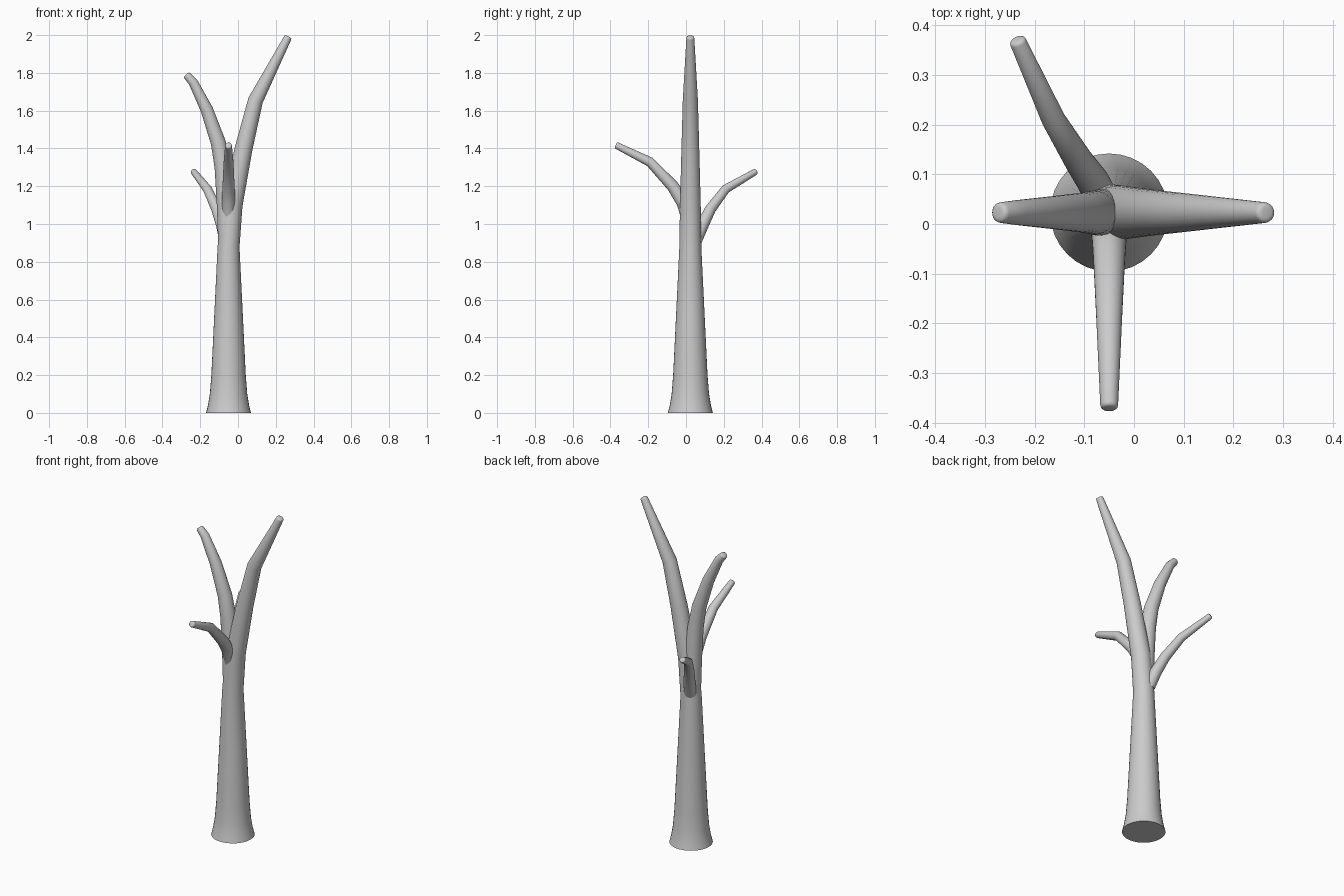
import bpy, bmesh
from mathutils import Vector, Matrix

if "Cube" in bpy.data.objects:
    bpy.data.objects.remove(bpy.data.objects["Cube"])

SIDES = 32

def limb(name, pts, round_tip=0.5):
    """Tapered tube through (x, y, z, radius) points with a rounded tip."""
    c = [Vector(p[:3]) for p in pts]
    r = [p[3] for p in pts]
    d = [(b - a).normalized() for a, b in zip(c, c[1:])]
    dirs = [d[0]] + [(a + b).normalized() for a, b in zip(d, d[1:])] + [d[-1]]
    # pull the tip back and add rounding rings
    end, rad, k = c[-1], r[-1], r[-1] * round_tip
    c[-1] = end - d[-1] * k
    for along, shrink in ((0.6, 0.15), (0.9, 0.5), (1.0, 1.0)):
        c.append(end - d[-1] * k * (1 - along))
        r.append(rad - k * shrink)
        dirs.append(d[-1])
    dirs[0] = Vector((0, 0, 1)) if pts[0][2] == 0 else dirs[0]

    bm = bmesh.new()
    rings = []
    for p, rad, t in zip(c, r, dirs):
        rot = Vector((0, 0, 1)).rotation_difference(t).to_matrix().to_4x4()
        ring = bmesh.ops.create_circle(bm, segments=SIDES, radius=rad,
                                       matrix=Matrix.Translation(p) @ rot)["verts"]
        rings.append(ring)
    for a, b in zip(rings, rings[1:]):
        for i in range(SIDES):
            j = (i + 1) % SIDES
            bm.faces.new((a[i], a[j], b[j], b[i]))
    bm.faces.new(rings[0])
    bm.faces.new(rings[-1])
    bmesh.ops.recalc_face_normals(bm, faces=bm.faces[:])
    me = bpy.data.meshes.new(name)
    bm.to_mesh(me)
    bm.free()
    ob = bpy.data.objects.new(name, me)
    bpy.context.collection.objects.link(ob)
    bpy.ops.object.select_all(action='DESELECT')
    ob.select_set(True)
    bpy.context.view_layer.objects.active = ob
    bpy.ops.object.shade_smooth_by_angle(angle=0.8)
    return ob

Y = 0.023
# trunk with flared foot, running on into the tallest limb
limb("trunk", [(-0.05, Y, 0, 0.119), (-0.05, Y, 0.04, 0.109), (-0.05, Y, 0.1, 0.099),
               (-0.05, Y, 0.2, 0.091), (-0.05, Y, 0.55, 0.074), (-0.05, Y, 0.88, 0.058),
               (-0.031, Y, 1.1, 0.055), (0.03, Y, 1.4, 0.047),
               (0.093, Y, 1.655, 0.040), (0.267, Y, 1.993, 0.021)])

# left limb
limb("left_branch", [(-0.055, Y, 0.9, 0.05), (-0.064, Y, 1.1, 0.048),
                     (-0.08, Y, 1.3, 0.044), (-0.104, Y, 1.43, 0.040),
                     (-0.165, Y, 1.605, 0.033), (-0.237, Y, 1.75, 0.025),
                     (-0.274, Y, 1.791, 0.021)])

# front twig
limb("front_branch", [(-0.05, 0.015, 1.02, 0.036), (-0.05, -0.015, 1.115, 0.036),
                      (-0.05, -0.07, 1.2, 0.032), (-0.05, -0.19, 1.328, 0.026),
                      (-0.05, -0.372, 1.418, 0.018)])

# back left twig
limb("back_branch", [(-0.065, 0.05, 0.91, 0.034), (-0.082, 0.085, 0.99, 0.033),
                     (-0.113, 0.13, 1.08, 0.029), (-0.162, 0.21, 1.185, 0.024),
                     (-0.236, 0.372, 1.279, 0.017)])
